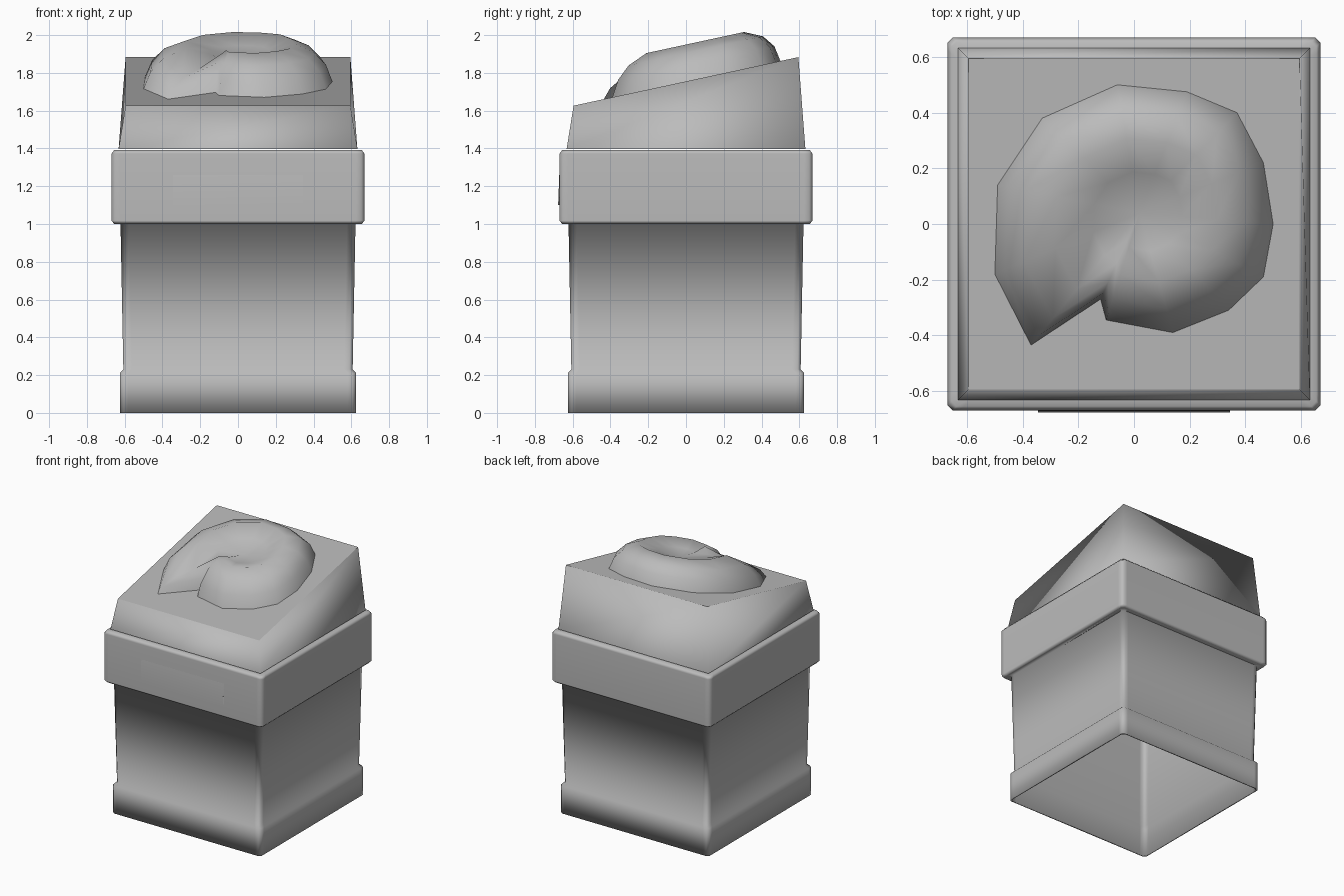
import bpy
import bmesh
from mathutils import Vector

cube = bpy.data.objects.get("Cube")
if cube:
    bpy.data.objects.remove(cube, do_unlink=True)

grey = bpy.data.materials.new("plain grey")
grey.use_nodes = True
COLOUR = (0.5, 0.5, 0.5, 1)
grey.diffuse_color = COLOUR
grey.node_tree.nodes["Principled BSDF"].inputs["Base Color"].default_value = COLOUR


def finish(name, bm):
    """Turn a bmesh into a smooth grey object."""
    bmesh.ops.recalc_face_normals(bm, faces=bm.faces)
    for face in bm.faces:
        face.smooth = True
    mesh = bpy.data.meshes.new(name)
    bm.to_mesh(mesh)
    bm.free()
    mesh.materials.append(grey)
    obj = bpy.data.objects.new(name, mesh)
    bpy.context.collection.objects.link(obj)
    return obj


def bridge(bm, low, high):
    n = len(low)
    for i in range(n):
        j = (i + 1) % n
        bm.faces.new((low[i], low[j], high[j], high[i]))


def square_ring(bm, half, z, chamfer=0.018):
    """Chamfered square loop with support points beside each corner."""
    near, far = half - chamfer, half - 2.5 * chamfer
    corner = [(half, far), (half, near), (near, half), (far, half)]
    points = []
    for _ in range(4):
        points += corner
        corner = [(-y, x) for x, y in corner]
    return [bm.verts.new((x, y, z)) for x, y in points]


def square_shell(name, profile):
    bm = bmesh.new()
    rings = [square_ring(bm, half, z) for half, z in profile]
    for low, high in zip(rings, rings[1:]):
        bridge(bm, low, high)
    return finish(name, bm)


# Hollow tapered body, open underneath, with a stepped plinth
square_shell("body", [
    (0.61, 1.0), (0.595, 0.23), (0.612, 0.21), (0.615, 0),
    (0.626, 0), (0.626, 0.21), (0.607, 0.23), (0.622, 1.0), (0.655, 1.0)])

# Wide collar with eased edges
collar = square_shell("collar", [
    (0.615, 1.0), (0.655, 1.0), (0.67, 1.018), (0.67, 1.372),
    (0.655, 1.392), (0.62, 1.392)])
weighted = collar.modifiers.new("flat sides", "WEIGHTED_NORMAL")
weighted.keep_sharp = True

# Shallow grip plate, thinning toward the top
bm = bmesh.new()
bmesh.ops.create_cube(bm, size=1)
for v in bm.verts:
    top = v.co.z > 0
    front = -0.671 if top else -0.677
    v.co = Vector((v.co.x * 0.69, front if v.co.y < 0 else -0.668, 1.26 if top else 1.1))
grip = finish("front_grip", bm)
grip.modifiers.new("flat sides", "WEIGHTED_NORMAL")


def slope(y):
    """Height of the sloping lid surface."""
    return 1.755 + 0.216 * y


# Lid block with tapered walls and a sloping top
bm = bmesh.new()
corners = [(1, -1), (1, 1), (-1, 1), (-1, -1)]
base = [bm.verts.new((x * 0.632, y * 0.632, 1.398)) for x, y in corners]
edge = [bm.verts.new((x * 0.595, y * 0.595, slope(y * 0.595))) for x, y in corners]
bridge(bm, base, edge)
top_face = bm.faces.new(edge)
bmesh.ops.inset_individual(bm, faces=[top_face], thickness=0.12)
finish("lid", bm)

# Lumpy mound with a hollow middle and a fold at its front
outline = [(-0.06, 0.5), (0.19, 0.475), (0.37, 0.4), (0.465, 0.22), (0.5, 0),
           (0.465, -0.19), (0.34, -0.31), (0.14, -0.39), (-0.1, -0.345),
           (-0.12, -0.27), (-0.37, -0.435), (-0.5, -0.18), (-0.49, 0.14),
           (-0.33, 0.38)]
FOLD_TIP = 10
centre = Vector((0.02, 0.04))
bm = bmesh.new()
rings = []
for scale, height in [(1, 0), (0.93, 0.085), (0.8, 0.15), (0.58, 0.195), (0.32, 0.15)]:
    ring = []
    for i, point in enumerate(outline):
        p = centre + (Vector(point) - centre) * scale
        rise = height * (0.6 if i == FOLD_TIP and scale > 0.5 else 1)
        ring.append(bm.verts.new((p.x, p.y, slope(p.y) + rise)))
    rings.append(ring)
for low, high in zip(rings, rings[1:]):
    bridge(bm, low, high)
middle = bm.verts.new((centre.x, centre.y, slope(centre.y) + 0.12))
for a, b in zip(rings[-1], rings[-1][1:] + rings[-1][:1]):
    bm.faces.new((a, b, middle))
finish("mound", bm)
